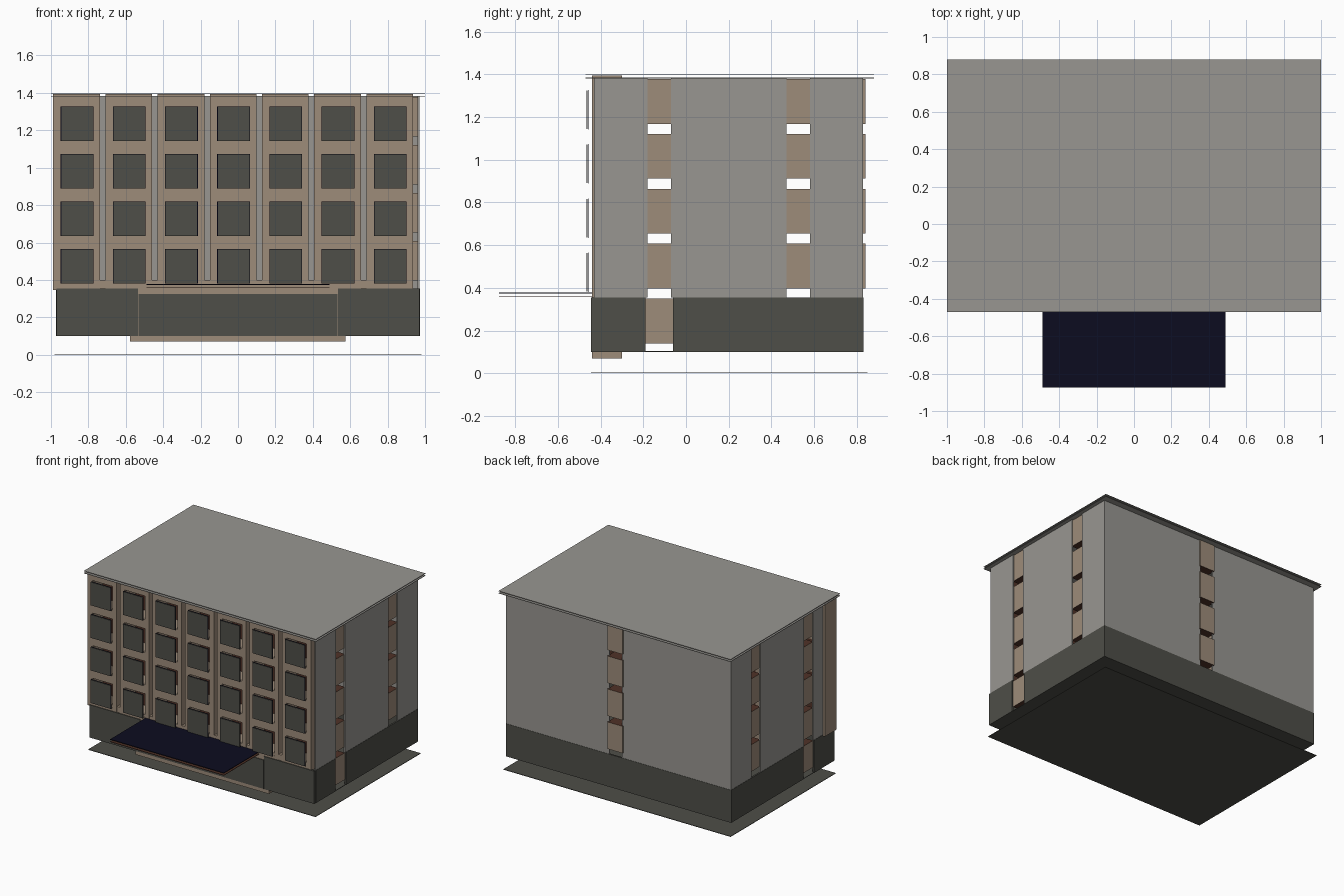
import bpy
import bmesh
from mathutils import Matrix, Vector

old = bpy.data.objects.get("Cube")
if old:
    bpy.data.objects.remove(old, do_unlink=True)


def material(name, rgb):
    # 8-bit sRGB to linear
    lin = [((c / 255 + 0.055) / 1.055) ** 2.4 if c > 10 else c / 255 / 12.92 for c in rgb]
    mat = bpy.data.materials.new(name)
    mat.use_nodes = True
    mat.diffuse_color = (*lin, 1)
    node = mat.node_tree.nodes["Principled BSDF"]
    node.inputs["Base Color"].default_value = (*lin, 1)
    node.inputs["Roughness"].default_value = 0.9
    return mat


GREY = material("concrete_grey", (152, 150, 145))
TAN = material("tan_render", (158, 140, 122))
DARK = material("dark_grey", (78, 78, 72))
NAVY = material("navy_glass", (12, 12, 32))
BROWN = material("red_brown", (80, 50, 39))


def boxes(name, spans, mat, cap=None):
    """One object from (x0, x1, y0, y1, z0, z1) boxes; cap colours level faces."""
    bm = bmesh.new()
    for x0, x1, y0, y1, z0, z1 in spans:
        centre = Vector((x0 + x1, y0 + y1, z0 + z1)) / 2
        size = Matrix.Diagonal((x1 - x0, y1 - y0, z1 - z0, 1))
        bmesh.ops.create_cube(bm, size=1, matrix=Matrix.Translation(centre) @ size)
    bm.normal_update()
    mesh = bpy.data.meshes.new(name)
    mesh.materials.append(mat)
    if cap:
        mesh.materials.append(cap)
        for face in bm.faces:
            face.material_index = int(abs(face.normal.z) > 0.9)
    bm.to_mesh(mesh)
    bm.free()
    obj = bpy.data.objects.new(name, mesh)
    bpy.context.collection.objects.link(obj)
    return obj


T = 0.004          # sheet thickness
FRONT, BACK, SIDE = -0.43, 0.83, 0.97
BASE, SILL, EAVE = 0.10, 0.355, 1.38

# Roof sheets and ground sheet
boxes("roof", [(-1, 1, -0.47, 0.88, z - T, z) for z in (1.40, EAVE + T)], GREY)
boxes("ground_slab", [(-0.98, 0.98, -0.445, 0.85, 0, T)], DARK)
boxes("base_floor", [(-SIDE, SIDE, FRONT, BACK, BASE, BASE + T)], DARK)

# Upper walls, split by the balcony slots
side_runs = [(FRONT, -0.18), (-0.07, 0.47), (0.58, BACK)]
walls = []
for x in (-SIDE, SIDE - 0.01):
    walls += [(x, x + 0.01, y0, y1, SILL, EAVE) for y0, y1 in side_runs]
walls += [(x0, x1, BACK - 0.01, BACK, SILL, EAVE)
          for x0, x1 in ((-SIDE, -0.03), (0.08, SIDE))]
boxes("upper_walls", walls, GREY)

# Dark base storey, with one slot on each side
base = [(-SIDE, SIDE, BACK - 0.01, BACK + 0.002, BASE, SILL)]
for x in (-SIDE - 0.002, SIDE - 0.01):
    base += [(x, x + 0.012, y0, y1, BASE, SILL)
             for y0, y1 in ((FRONT, -0.19), (-0.06, BACK))]
for x0, x1 in ((-SIDE, -0.535), (0.535, SIDE)):
    base.append((x0, x1, -0.446, FRONT, BASE, SILL))
boxes("base_walls", base, DARK)

# Balconies inside the slots
balconies = []
for row in range(5):
    z0 = 0.14 + 0.257 * row
    z1 = z0 + 0.21
    for x0, x1 in ((-0.963, -0.82), (0.82, 0.963)):
        balconies.append((x0, x1, -0.19, -0.06, z0, z1))
        if row:
            balconies.append((x0, x1, 0.46, 0.59, z0, z1))
    if row:
        balconies.append((-0.04, 0.09, 0.70, 0.84, z0, z1))
boxes("balconies", balconies, TAN, BROWN)

# Front bays: posts and rails round each opening, with a shutter and glass
posts, backs, shutters, glass = [], [], [], []
OUT, IN = -0.44, -0.30
row_bottoms = [0.38 + 0.254 * r for r in range(4)]
for col in range(7):
    x0 = -0.988 + 0.279 * col
    x1 = x0 + 0.25
    w0, w1 = x0 + 0.04, x0 + 0.215
    posts += [(x0, w0, OUT, IN, 0.345, 1.395), (w1, x1, OUT, IN, 0.345, 1.395)]
    edges = [0.345]
    for z in row_bottoms:
        edges += [z, z + 0.185]
    edges.append(1.395)
    posts += [(w0, w1, OUT, IN, a, b) for a, b in zip(edges[::2], edges[1::2])]
    backs.append((w0, w1, IN - 0.01, IN, 0.36, 1.38))
    for z in row_bottoms:
        shutters.append((w0 + 0.003, w1 - 0.003, -0.465, -0.461, z + 0.002, z + 0.183))
        glass.append((w0, w1, -0.459, -0.456, z, z + 0.185))
posts.append((-0.98, 0.93, OUT + 0.003, IN, 0.345, 0.40))
boxes("front_bays", posts, TAN)
boxes("bay_recesses", backs, BROWN)
boxes("window_shutters", shutters, DARK)
boxes("window_glass", glass, NAVY)

# Entrance block, its panel and the canopy
boxes("entrance_block", [(-0.578, 0.575, OUT, IN, 0.07, 0.35)], TAN)
boxes("entrance_panel", [(-0.532, 0.532, -0.445, OUT, BASE, 0.325)], DARK)
boxes("canopy_top", [(-0.49, 0.49, -0.875, OUT, 0.378 - T, 0.378)], NAVY)
boxes("canopy_soffit", [(-0.49, 0.49, -0.875, OUT, 0.36 - T, 0.36)], BROWN)
